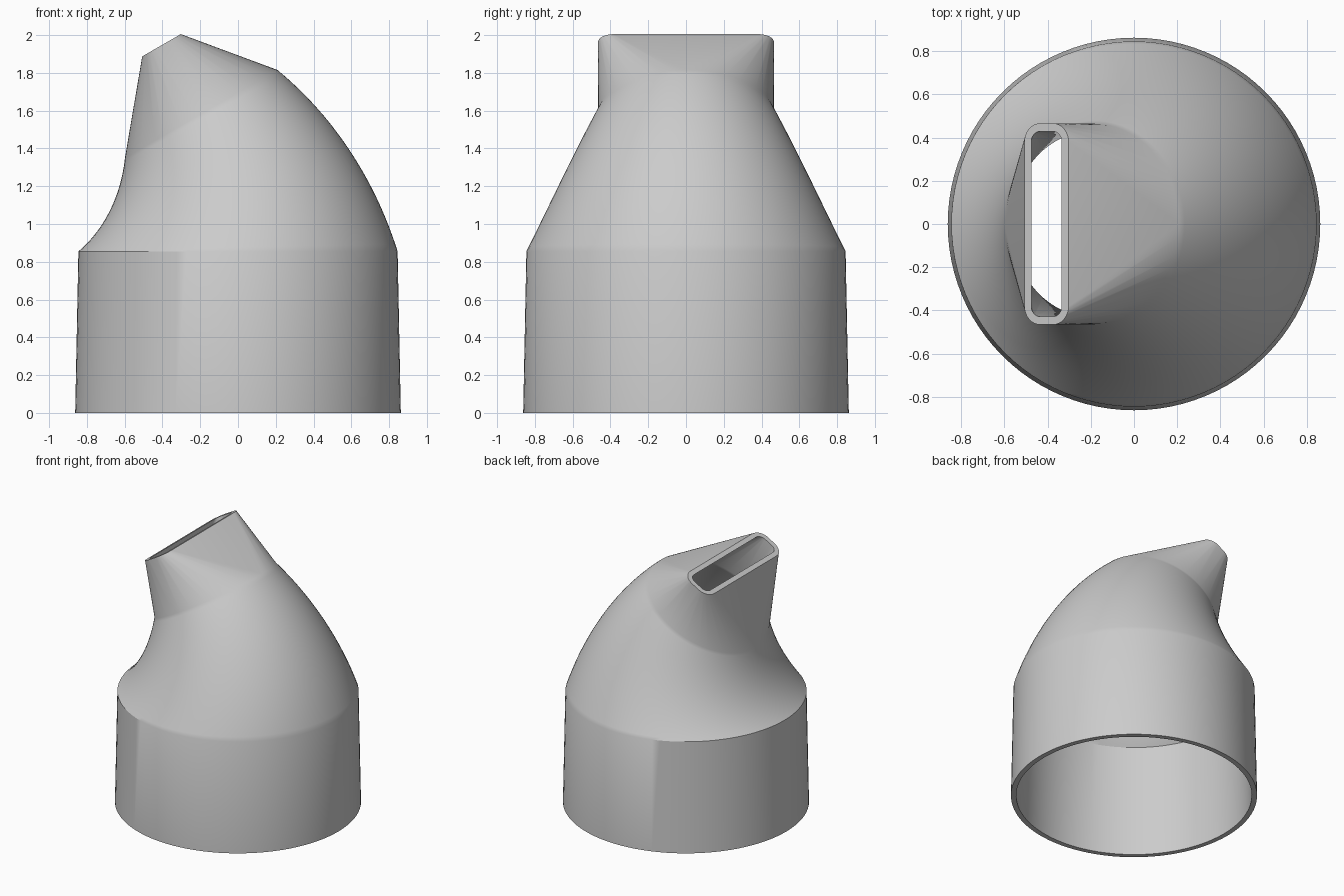
import bpy, bmesh, math
from mathutils import Vector, Matrix

cube = bpy.data.objects.get("Cube")
if cube:
    bpy.data.objects.remove(cube, do_unlink=True)

SEGMENTS = 96
BEND_STEPS = 32
WALL = 0.037
BEND = math.radians(30)
BEND_RADIUS = 1.455
COLLAR_TOP = 0.855
BASE_R, COLLAR_R, NECK_R = 0.862, 0.845, 0.466
NOZZLE_LENGTH = 0.42
SLOT_HALF_X, SLOT_HALF_Y, SLOT_CORNER = 0.118, 0.466, 0.085

grey = bpy.data.materials.new("grey plastic")
grey.use_nodes = True
colour = (0.6, 0.6, 0.6, 1)
grey.diffuse_color = colour
grey.node_tree.nodes["Principled BSDF"].inputs["Base Color"].default_value = colour


def circle(radius):
    steps = [math.tau * i / SEGMENTS for i in range(SEGMENTS)]
    return [Vector((radius * math.cos(a), radius * math.sin(a), 0)) for a in steps]


def rounded_slot(inset):
    corner = SLOT_CORNER - inset
    points = []
    for quarter, (sx, sy) in enumerate([(1, 1), (-1, 1), (-1, -1), (1, -1)]):
        centre = Vector((sx * (SLOT_HALF_X - SLOT_CORNER), sy * (SLOT_HALF_Y - SLOT_CORNER), 0))
        for i in range(9):
            a = math.pi / 2 * (quarter + i / 8)
            points.append(centre + corner * Vector((math.cos(a), math.sin(a), 0)))
    return points


def bend_frame(t):
    # Placement of a cross-section along the bend
    pivot = Vector((-BEND_RADIUS, 0, COLLAR_TOP))
    turn = Matrix.Rotation(-t * BEND, 4, 'Y')
    return Matrix.Translation(pivot) @ turn @ Matrix.Translation((BEND_RADIUS, 0, 0))


def add_ring(bm, points, frame):
    return [bm.verts.new(frame @ p) for p in points]


def bridge(bm, a, b, flip=False):
    for i in range(len(a)):
        j = (i + 1) % len(a)
        quad = [a[i], a[j], b[j], b[i]]
        bm.faces.new(quad[::-1] if flip else quad)


def skin(bm, inset):
    """One wall surface: collar, tapering elbow and hulled nozzle."""
    inner = inset > 0
    first = add_ring(bm, circle(BASE_R - inset), Matrix.Identity(4))
    previous = first
    for s in range(BEND_STEPS + 1):
        t = s / BEND_STEPS
        radius = COLLAR_R + (NECK_R - COLLAR_R) * t - inset
        ring = add_ring(bm, circle(radius), bend_frame(t))
        bridge(bm, previous, ring, inner)
        previous = ring

    # Nozzle: open convex hull from the round neck to the slot
    tip_frame = bend_frame(1) @ Matrix.Translation((0, 0, NOZZLE_LENGTH))
    hull = bmesh.new()
    neck = [hull.verts.new(v.co) for v in previous]
    tip = add_ring(hull, rounded_slot(inset), tip_frame)
    match = dict(zip(neck, previous))
    out_tip = add_ring(bm, rounded_slot(inset), tip_frame)
    match.update(zip(tip, out_tip))
    neck_set, tip_set = set(neck), set(tip)
    bmesh.ops.convex_hull(hull, input=hull.verts[:])
    bmesh.ops.recalc_face_normals(hull, faces=hull.faces[:])
    for face in hull.faces:
        corners = set(face.verts)
        if corners <= neck_set or corners <= tip_set:
            continue
        loop = [match[v] for v in face.verts]
        bm.faces.new(loop[::-1] if inner else loop)
    hull.free()
    return first, out_tip


# Hollow shell with rims at the foot and the slot
bm = bmesh.new()
outer_foot, outer_tip = skin(bm, 0)
inner_foot, inner_tip = skin(bm, WALL)
bridge(bm, outer_foot, inner_foot, True)
bridge(bm, outer_tip, inner_tip)

mesh = bpy.data.meshes.new("angled_nozzle_adapter")
bm.to_mesh(mesh)
bm.free()
mesh.materials.append(grey)
adapter = bpy.data.objects.new("angled_nozzle_adapter", mesh)
bpy.context.collection.objects.link(adapter)

bpy.ops.object.select_all(action='DESELECT')
adapter.select_set(True)
bpy.context.view_layer.objects.active = adapter
bpy.ops.object.shade_smooth_by_angle(angle=math.radians(30))
